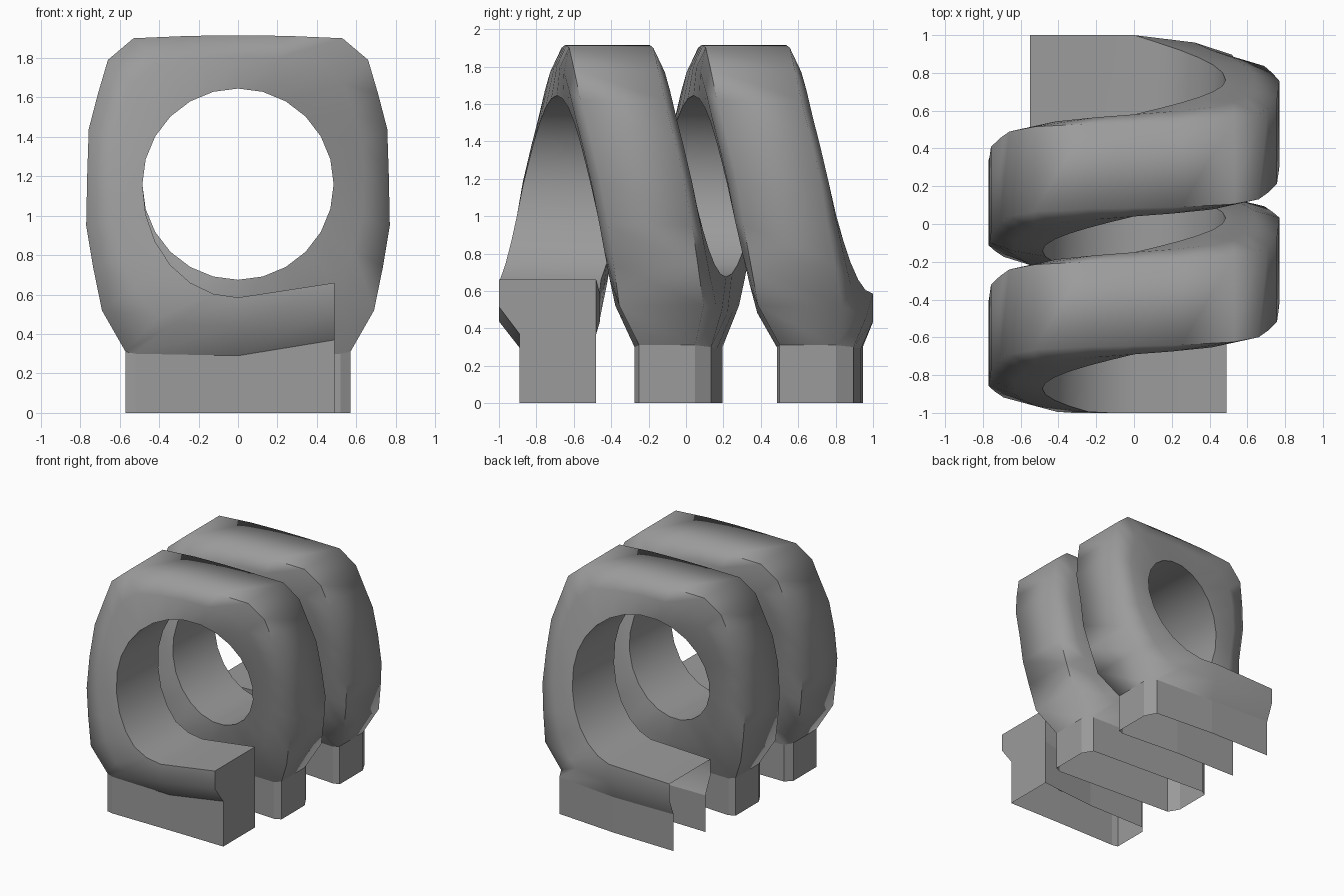
import bpy, bmesh, math

cube = bpy.data.objects.get("Cube")
if cube:
    bpy.data.objects.remove(cube, do_unlink=True)

# Material
grey = bpy.data.materials.new("mid grey")
grey.use_nodes = True
colour = (0.33, 0.33, 0.33, 1)
grey.diffuse_color = colour
grey.node_tree.nodes["Principled BSDF"].inputs["Base Color"].default_value = colour

STEPS = 24               # sections per turn
PITCH = 0.73
CENTRE_Z, BORE = 1.16, 0.485
# Half outline of one loop, from bottom to top (x, z)
OUTLINE = [(0, .29), (.52, .30), (.57, .31), (.69, .52), (.735, .74), (.77, .95),
           (.765, 1.2), (.757, 1.44), (.71, 1.62), (.66, 1.79), (.53, 1.9),
           (.25, 1.912), (0, 1.915)]

bm = bmesh.new()


def section(inner, outer, y_in, y_out, front, back, mix, half=0.27):
    """Six-sided cross-section: wide at the bore, bevelled at the outside."""
    a, b = (inner[0], y_in, inner[1]), (outer[0], y_out, outer[1])
    mid = [p + (q - p) * mix for p, q in zip(a, b)]
    ring = [(a, -half), (mid, -half), (b, -front), (b, back), (mid, half), (a, half)]
    return [bm.verts.new((p[0], p[1] + d, p[2])) for p, d in ring]


def coil_section(k):
    t = k / STEPS
    a = 2 * math.pi * t
    j = min(k % STEPS, STEPS - k % STEPS)
    ox, oz = OUTLINE[j]
    if k % STEPS <= STEPS // 2:
        ox = -ox
    # The bore dips a little at both ends of the coil
    dip = 0.09 * max(0, 1 - (min(t, 2 - t) / 0.25) ** 2)
    inner = (-BORE * math.sin(a), CENTRE_Z - BORE * math.cos(a) - dip)
    drift = max(0, t - 1.75) * 0.22
    y_in = max(-0.73, -0.785 + PITCH * t) + drift
    # The outside runs nearly straight across the top, then turns at the corners
    u = t % 1 - 0.5
    y_out = y_in
    if abs(u) < 0.25:
        y_out += PITCH * u * (4 * abs(u) - 1)
    elif 0.75 < t < 1.25:
        y_out += 0.015
    w = 0.15 if j == 2 else 0.205 if j < 2 else 0.225
    front = min(w, 0.155) if k < 2 else w
    return section(inner, (ox, oz), y_in, y_out, front, w, 0.55 - 0.05 * math.cos(a))


# Coil body with straight run-outs at both ends
rings = [section((.49, .66), (.49, .37), -.74, -.74, .15, .26, .5, .26)]
rings += [coil_section(k) for k in range(2 * STEPS + 1)]
rings.append(section((-.55, .57), (-.55, .30), .735, .735, .2, .21, .5, .265))

# Legs sit under the lowest sections of each turn
last = len(rings) - 1
legs = [(0, 3), (STEPS - 1, STEPS + 3), (last - 3, last)]


def over_leg(i):
    return any(a <= i < b for a, b in legs)


for i in range(last):
    for s in range(6):
        if s == 2 and over_leg(i):
            continue
        n = (s + 1) % 6
        bm.faces.new((rings[i][s], rings[i][n], rings[i + 1][n], rings[i + 1][s]))

# Leg walls, open underneath
for a, b in legs:
    feet = []
    for i in range(a, b + 1):
        feet.append([bm.verts.new((v.co.x, v.co.y, 0)) for v in rings[i][2:4]])
    for i in range(a, b):
        for side in (0, 1):
            top0, top1 = rings[i][2 + side], rings[i + 1][2 + side]
            bm.faces.new((top0, top1, feet[i - a + 1][side], feet[i - a][side]))
    for i in (a, b):
        if i not in (0, last):
            f = feet[i - a]
            bm.faces.new((rings[i][2], rings[i][3], f[1], f[0]))
    # Flat cap on the front run-out
    if a == 0:
        r = rings[0]
        bm.faces.new((r[0], r[1], r[2], feet[0][0], feet[0][1], r[3], r[4], r[5]))

bmesh.ops.recalc_face_normals(bm, faces=bm.faces)
mesh = bpy.data.meshes.new("coil_with_legs")
bm.to_mesh(mesh)
bm.free()
mesh.materials.append(grey)
coil = bpy.data.objects.new("coil_with_legs", mesh)
bpy.context.collection.objects.link(coil)

bpy.ops.object.select_all(action="DESELECT")
coil.select_set(True)
bpy.context.view_layer.objects.active = coil
bpy.ops.object.shade_smooth_by_angle(angle=math.radians(74))

# Legs stay flat-shaded
for p in mesh.polygons:
    if p.center.z < 0.25:
        p.use_smooth = False
